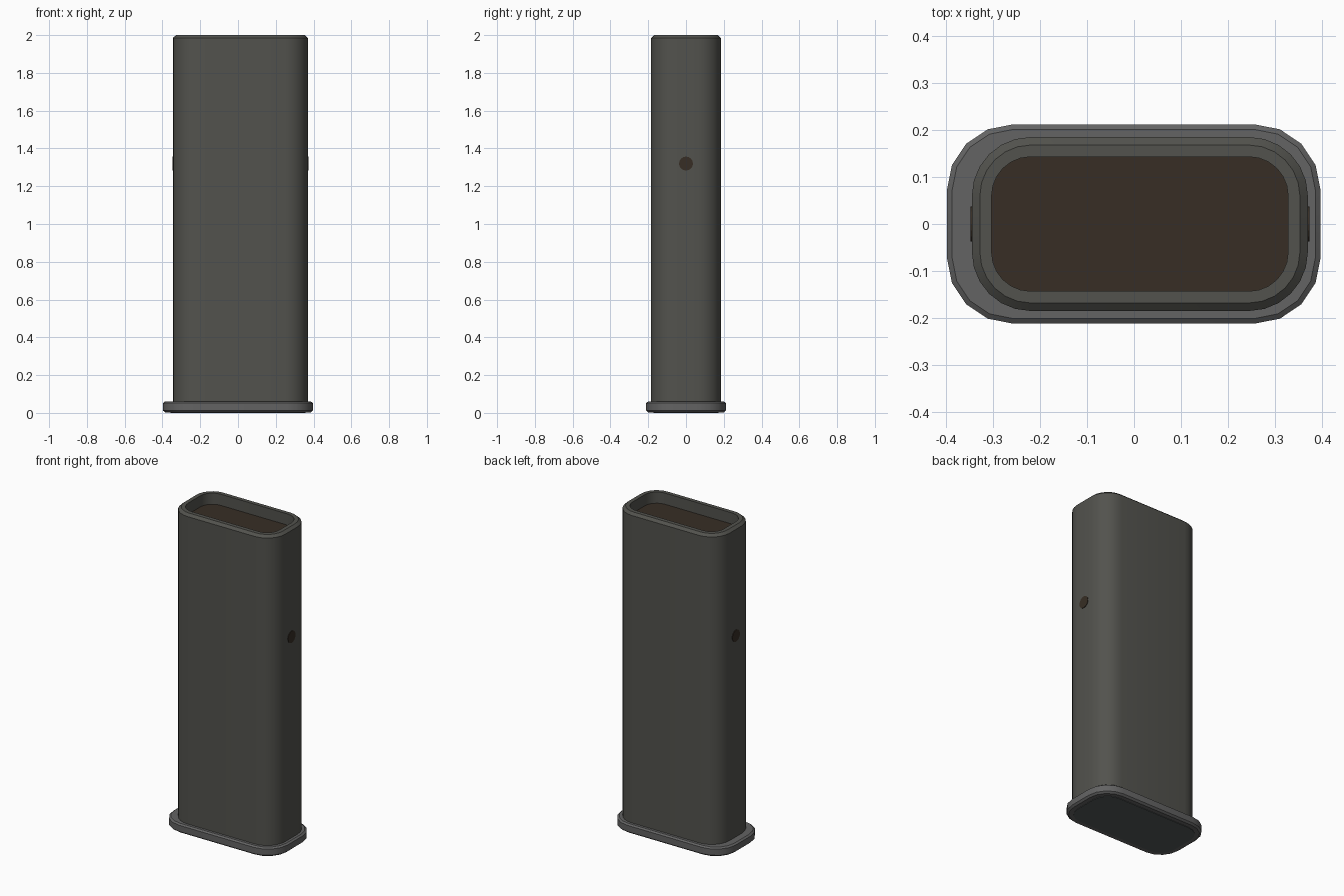
import bpy, bmesh, math

if "Cube" in bpy.data.objects:
    bpy.data.objects.remove(bpy.data.objects["Cube"])


def material(name, rgb):
    m = bpy.data.materials.new(name)
    m.diffuse_color = (*rgb, 1)
    m.use_nodes = True
    m.node_tree.nodes["Principled BSDF"].inputs["Base Color"].default_value = m.diffuse_color
    return m


body_mat = material("dark olive grey", (0.085, 0.085, 0.075))
base_mat = material("mid grey", (0.125, 0.125, 0.125))
bottom_mat = material("dark blue grey", (0.085, 0.095, 0.095))
brown_mat = material("dark brown", (0.038, 0.027, 0.018))


def outline(x0, x1, y, r, segs):
    """Rounded rectangle, counter-clockwise."""
    pts = []
    for cx, cy, a in ((x1 - r, y - r, 0), (x0 + r, y - r, 90),
                      (x0 + r, r - y, 180), (x1 - r, r - y, 270)):
        for i in range(segs + 1):
            t = math.radians(a + 90 * i / segs)
            pts.append((cx + r * math.cos(t), cy + r * math.sin(t)))
    return pts


def loft(name, rings, segs, mats, cap_start=True, cap_end=True):
    """Skin a list of rings (inset, z) over a base rectangle."""
    bm = bmesh.new()
    loops = []
    for (x0, x1, y, r, z) in rings:
        loops.append([bm.verts.new((px, py, z)) for px, py in outline(x0, x1, y, r, segs)])
    n = len(loops[0])
    for a, b in zip(loops, loops[1:]):
        for i in range(n):
            j = (i + 1) % n
            bm.faces.new((a[i], a[j], b[j], b[i]))
    if cap_start:
        bm.faces.new(loops[0][::-1])
    if cap_end:
        bm.faces.new(loops[-1]).material_index = len(mats) - 1
    me = bpy.data.meshes.new(name)
    bm.to_mesh(me)
    bm.free()
    ob = bpy.data.objects.new(name, me)
    bpy.context.collection.objects.link(ob)
    for m in mats:
        me.materials.append(m)
    smooth(ob)
    return ob


def smooth(ob):
    bpy.ops.object.select_all(action='DESELECT')
    ob.select_set(True)
    bpy.context.view_layer.objects.active = ob
    bpy.ops.object.shade_smooth_by_angle(angle=math.radians(30))


def ring(i, z):
    """Body outline inset by i at height z."""
    return (-0.345 + i, 0.37 - i, 0.185 - i, 0.125 - i, z)


def plate(i, z):
    """Base outline inset by i at height z."""
    return (-0.398 + i, 0.397 - i, 0.212 - i, 0.14 - i, z)


# hollow body: outer wall, bevelled rim, inner wall, brown floor of the opening
loft("body_shell", [ring(0, 0.05), ring(0, 1.985), ring(0.017, 2.0),
                    ring(0.042, 2.0), ring(0.042, 1.93)], 6, [body_mat, brown_mat])

# base plate with bevelled edges
loft("base_plate", [plate(0.012, 0.003), plate(0, 0.013), plate(0, 0.052),
                    plate(0.011, 0.06)], 4, [base_mat])

# darker panel under the base
loft("bottom_panel", [plate(0.04, 0.0), plate(0.04, 0.006)], 4, [bottom_mat])

# round witness holes on both narrow ends
for side, x in (("left", -0.345), ("right", 0.37)):
    bpy.ops.mesh.primitive_cylinder_add(vertices=16, radius=0.037, depth=0.006,
                                        location=(x, 0, 1.32),
                                        rotation=(0, math.pi / 2, 0))
    hole = bpy.context.object
    hole.name = side + "_hole"
    hole.data.materials.append(brown_mat)
